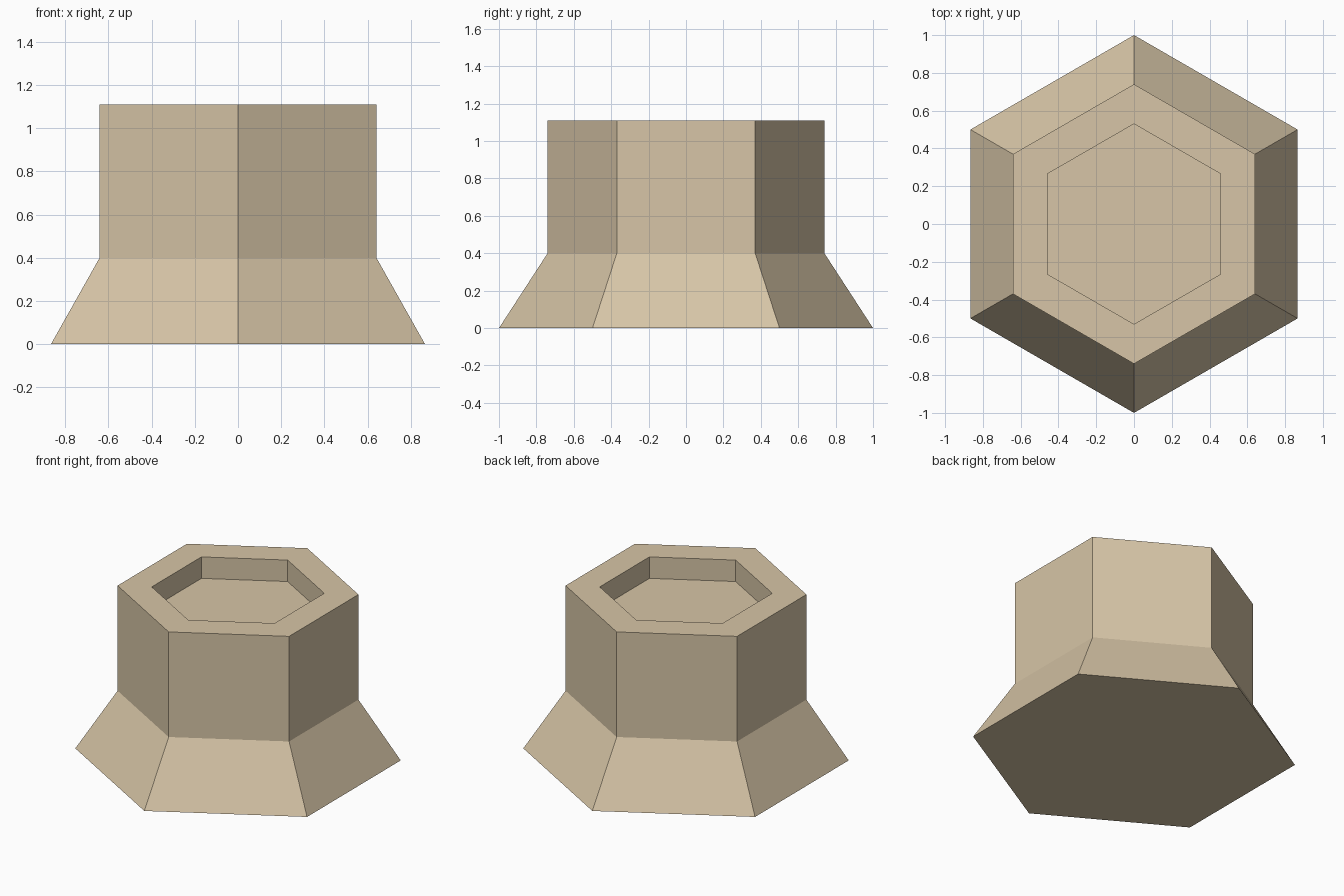
import bpy, bmesh
from math import cos, sin, pi

cube = bpy.data.objects.get("Cube")
if cube:
    bpy.data.objects.remove(cube, do_unlink=True)

# Sandstone colour
stone = bpy.data.materials.new("sandstone")
stone.use_nodes = True
colour = (0.68, 0.56, 0.385, 1)
stone.diffuse_color = colour
stone.node_tree.nodes["Principled BSDF"].inputs["Base Color"].default_value = colour

SIDES = 6
# Profile (radius, height): flared foot, straight wall, rim, recess floor
PROFILE = [(1.0, 0.0), (0.74, 0.40), (0.74, 1.11), (0.53, 1.11), (0.53, 0.965)]


def hex_ring(bm, radius, z):
    angles = [pi / 2 + 2 * pi * i / SIDES for i in range(SIDES)]
    return [bm.verts.new((radius * cos(a), radius * sin(a), z)) for a in angles]


# Hexagonal pedestal with a flared foot and a recessed top
bm = bmesh.new()
rings = [hex_ring(bm, r, z) for r, z in PROFILE]
for low, high in zip(rings, rings[1:]):
    for i in range(SIDES):
        j = (i + 1) % SIDES
        bm.faces.new((low[i], low[j], high[j], high[i]))
bm.faces.new(rings[0][::-1])
bm.faces.new(rings[-1])
bmesh.ops.recalc_face_normals(bm, faces=bm.faces)

mesh = bpy.data.meshes.new("hexagonal_pedestal")
bm.to_mesh(mesh)
bm.free()
mesh.materials.append(stone)
pedestal = bpy.data.objects.new("hexagonal_pedestal", mesh)
bpy.context.collection.objects.link(pedestal)
